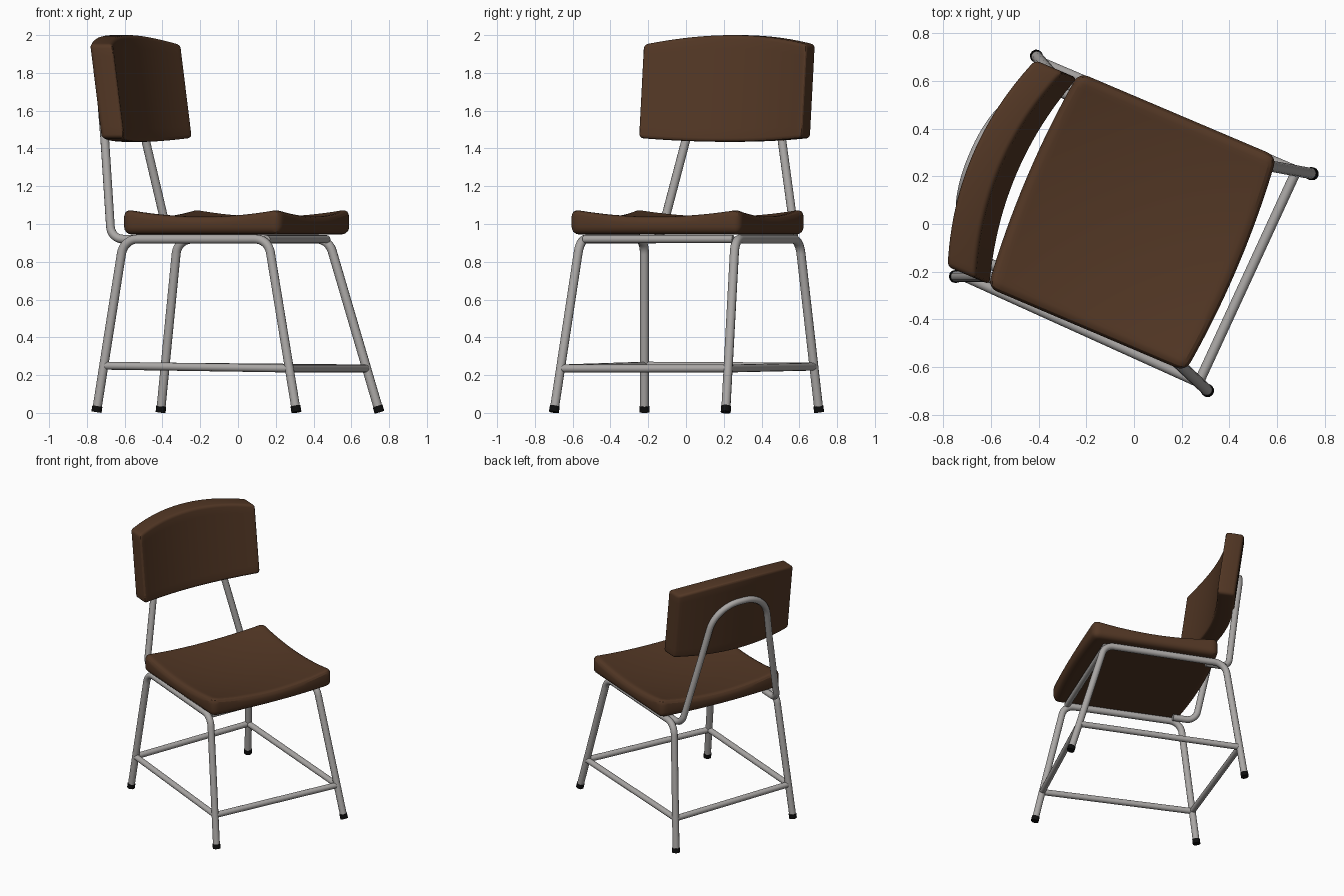
import bpy, bmesh
from math import radians, cos, sin, tan, pi
from mathutils import Vector

cube = bpy.data.objects.get("Cube")
if cube:
    bpy.data.objects.remove(cube, do_unlink=True)


def material(name, colour, rough, metal=0.0):
    m = bpy.data.materials.new(name)
    m.use_nodes = True
    m.diffuse_color = (*colour, 1)
    bsdf = m.node_tree.nodes["Principled BSDF"]
    bsdf.inputs["Base Color"].default_value = (*colour, 1)
    bsdf.inputs["Roughness"].default_value = rough
    return m


WOOD = material("dark brown wood", (0.085, 0.038, 0.018), 0.6)
STEEL = material("grey steel", (0.40, 0.385, 0.375), 0.5)
RUBBER = material("black rubber", (0.004, 0.004, 0.004), 0.8)

# The chair is turned: u points to the seat front, v to its left side
TURN = radians(-23)
U = Vector((cos(TURN), sin(TURN), 0))
V = Vector((-sin(TURN), cos(TURN), 0))


def place(u, v, z):
    return U * u + V * v + Vector((0, 0, z))


def select_only(ob):
    bpy.ops.object.select_all(action='DESELECT')
    ob.select_set(True)
    bpy.context.view_layer.objects.active = ob


def rounded(points, radius, steps=10):
    """Polyline with each inner corner replaced by a circular arc."""
    pts = [Vector(p) for p in points]
    out = [pts[0]]
    for a, p, b in zip(pts, pts[1:], pts[2:]):
        d0, d1 = (a - p).normalized(), (b - p).normalized()
        inner = d0.angle(d1)
        if inner > radians(165):
            out.append(p)
            continue
        reach = radius / tan(inner / 2)
        centre = p + (d0 + d1).normalized() * (radius / sin(inner / 2))
        s, e = p + d0 * reach - centre, p + d1 * reach - centre
        sweep = pi - inner
        for i in range(steps + 1):
            t = i / steps
            out.append(centre + (s * sin((1 - t) * sweep) + e * sin(t * sweep)) / sin(sweep))
    return out + [pts[-1]]


def tube(name, points, radius=0.024, mat=STEEL):
    cu = bpy.data.curves.new(name, 'CURVE')
    cu.dimensions = '3D'
    cu.bevel_depth = radius
    cu.bevel_resolution = 4
    cu.use_fill_caps = True
    sp = cu.splines.new('POLY')
    sp.points.add(len(points) - 1)
    for q, p in zip(sp.points, points):
        q.co = (*p, 1)
    ob = bpy.data.objects.new(name, cu)
    bpy.context.collection.objects.link(ob)
    cu.materials.append(mat)
    select_only(ob)
    bpy.ops.object.convert(target='MESH')
    bpy.ops.object.shade_smooth_by_angle(angle=radians(40))
    return ob


def panel(name, shape, cuts, bevel):
    """Slab whose two skins are bent by shape(a, b, side), with a rounded rim."""
    bm = bmesh.new()
    skins = []
    for side in (0, 1):
        grid = bmesh.ops.create_grid(bm, x_segments=cuts[0], y_segments=cuts[1], size=1)
        skins.append(grid["verts"])
    pair = dict(zip(*skins))
    for e in [e for e in bm.edges if e.is_boundary and e.verts[0] in pair]:
        a, b = e.verts
        bm.faces.new((a, b, pair[b], pair[a]))
    for side, verts in enumerate(skins):
        for v in verts:
            v.co = shape(v.co.x, v.co.y, side)
    bmesh.ops.recalc_face_normals(bm, faces=bm.faces)
    me = bpy.data.meshes.new(name)
    bm.to_mesh(me)
    bm.free()
    me.materials.append(WOOD)
    ob = bpy.data.objects.new(name, me)
    bpy.context.collection.objects.link(ob)
    select_only(ob)
    mod = ob.modifiers.new("rounded_rim", 'BEVEL')
    mod.width = bevel
    mod.segments = 4
    mod.limit_method = 'ANGLE'
    mod.angle_limit = radians(45)
    bpy.ops.object.modifier_apply(modifier=mod.name)
    bpy.ops.object.shade_smooth_by_angle(angle=radians(25))
    return ob


# Seat: flat below, dished above, bowed at front and back
def seat_shape(a, b, side):
    u = -0.01 + a * (0.45 + 0.03 * (1 - b * b))
    z = 1.005 + 0.04 * (a * a + b * b) if side else 0.945
    return place(u, 0.005 + b * 0.49, z)


panel("seat", seat_shape, (16, 16), 0.04)


# Backrest: curved around the sitter, leaning back, arched top
def rest_back(v, z):
    return -0.585 - 0.134 * (z - 1.45) - 0.08 * (1 - (v / 0.47) ** 2)


def rest_shape(a, b, side):
    v, arch = b * 0.47, 1 - b * b
    low, high = 1.455 - 0.02 * arch, 1.95 + 0.05 * arch
    z = low + (high - low) * (a + 1) / 2
    return place(rest_back(v, z) + 0.13 * side, v, z)


panel("backrest", rest_shape, (8, 24), 0.02)

# Side frames: foot, top corner and footrest height for every leg
legs = {
    "back_right": ((-0.75, -0.22), (-0.605, -0.22), 0.25),
    "front_right": ((0.31, -0.70), (0.16, -0.56), 0.235),
    "front_left": ((0.75, 0.21), (0.48, 0.26), 0.235),
    "back_left": ((-0.41, 0.705), (-0.32, 0.60), 0.245),
}
TOP = 0.92


def on_leg(name, z):
    foot, corner, _ = legs[name]
    return Vector((*foot, 0)).lerp(Vector((*corner, TOP)), z / TOP)


for side in ("left", "right"):
    back, front = "back_" + side, "front_" + side
    path = [on_leg(back, 0.02), on_leg(back, TOP), on_leg(front, TOP), on_leg(front, 0.02)]
    tube(side + "_leg_frame", rounded(path, 0.09))

# Rubber feet
for name in legs:
    tube(name + "_foot", [on_leg(name, 0.004), on_leg(name, 0.036)], 0.027, RUBBER)

# Stretchers between neighbouring legs, and the bar under the seat front
order = list(legs)
for a, b in zip(order, order[1:] + order[:1]):
    tube(a + "_stretcher", [on_leg(a, legs[a][2]), on_leg(b, legs[b][2])], 0.021)
tube("seat_front_bar", [(0.15, -0.54, TOP), (0.47, 0.25, TOP)], 0.021)

# Hoop that carries the backrest
half = [(-0.40, 0.39, TOP), (-0.565, 0.39, TOP), (-0.64, 0.275, 1.45), (-0.69, 0.20, 1.83)]
local = half + [(u, -v, z) for u, v, z in reversed(half)]
path = rounded(local[:3], 0.08)[:-1]
arch = rounded(local[2:6], 0.22, 16)
path += arch + [Vector((p.x, -p.y, p.z)) for p in reversed(path)]
for p in path:
    if p.z > 1.44:
        p.x = rest_back(p.y, p.z) - 0.012
tube("backrest_hoop", [place(*p) for p in path], 0.023)
